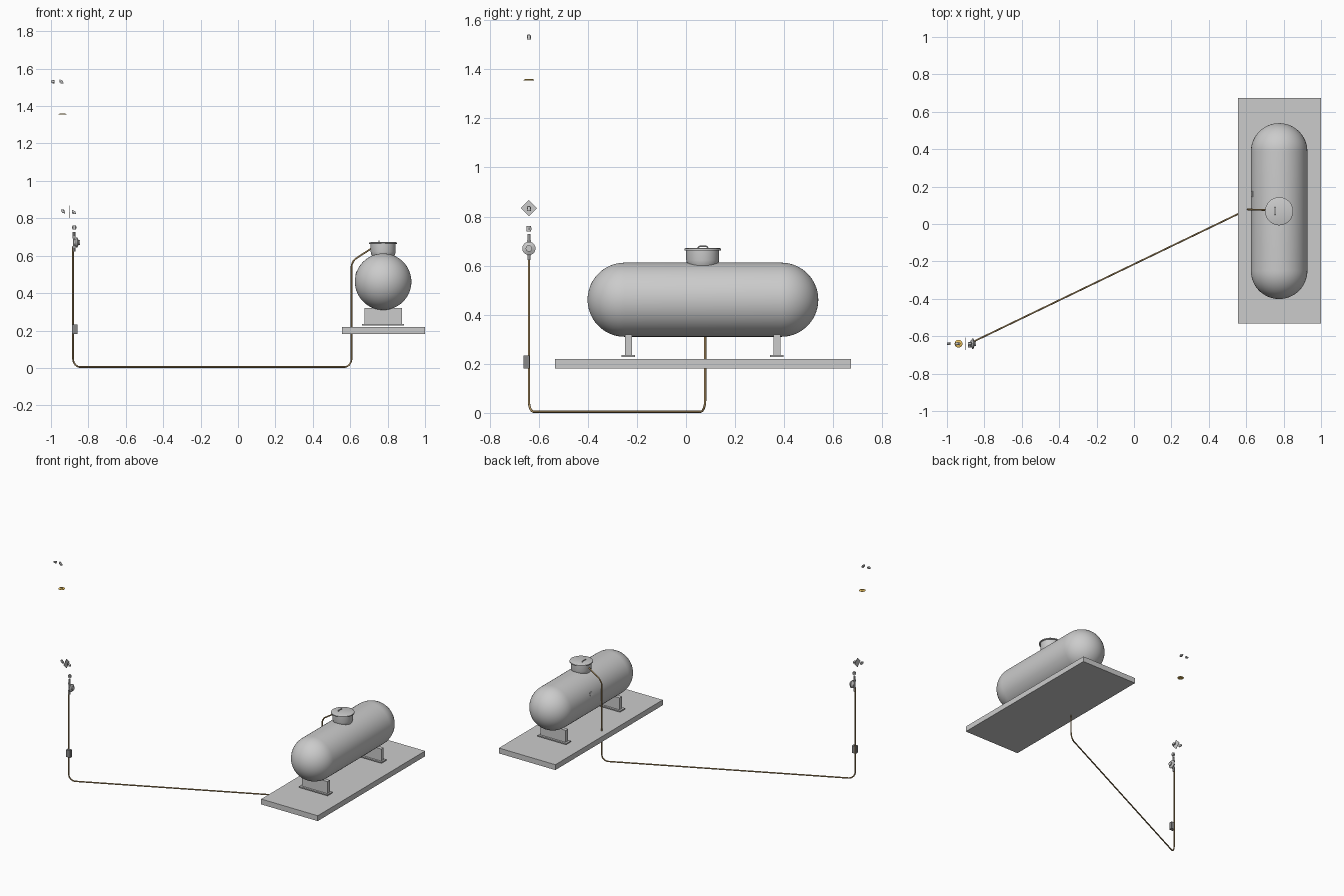
import bpy, bmesh, math
from mathutils import Vector

if "Cube" in bpy.data.objects:
    bpy.data.objects.remove(bpy.data.objects["Cube"])

YL = -0.64          # depth of the wall riser parts
AXES = {'X': Vector((1, 0, 0)), 'Y': Vector((0, 1, 0)), 'Z': Vector((0, 0, 1)), '-X': Vector((-1, 0, 0))}


def material(name, col):
    m = bpy.data.materials.new(name)
    m.diffuse_color = (*col, 1)
    m.use_nodes = True
    m.node_tree.nodes["Principled BSDF"].inputs["Base Color"].default_value = m.diffuse_color
    return m


brown = material("pipe_brown", (0.42, 0.28, 0.12))
orange = material("flashing_orange", (0.85, 0.55, 0.12))
dark = material("box_dark", (0.25, 0.25, 0.25))


def finish(name, bm, mat=None, smooth=True):
    bmesh.ops.recalc_face_normals(bm, faces=bm.faces[:])
    me = bpy.data.meshes.new(name)
    bm.to_mesh(me)
    bm.free()
    ob = bpy.data.objects.new(name, me)
    bpy.context.collection.objects.link(ob)
    if mat:
        me.materials.append(mat)
    if smooth:
        bpy.ops.object.select_all(action='DESELECT')
        ob.select_set(True)
        bpy.context.view_layer.objects.active = ob
        bpy.ops.object.shade_smooth_by_angle(angle=math.radians(35))
    return ob


def box(name, lo, hi, mat=None):
    bm = bmesh.new()
    bmesh.ops.create_cube(bm, size=1)
    for v in bm.verts:
        v.co = Vector((lo[i] + (v.co[i] + 0.5) * (hi[i] - lo[i]) for i in range(3)))
    return finish(name, bm, mat, False)


def lathe(name, profile, loc, axis='Z', seg=32, mat=None):
    """Spin (radius, height) points round an axis."""
    bm = bmesh.new()
    vs = [bm.verts.new((r, 0, h)) for r, h in profile]
    es = [bm.edges.new(p) for p in zip(vs, vs[1:])]
    bmesh.ops.spin(bm, geom=vs + es, cent=(0, 0, 0), axis=(0, 0, 1), angle=2 * math.pi, steps=seg)
    bmesh.ops.remove_doubles(bm, verts=bm.verts[:], dist=1e-5)
    q = AXES['Z'].rotation_difference(AXES[axis])
    for v in bm.verts:
        v.co = q @ v.co + Vector(loc)
    return finish(name, bm, mat)


def tube(name, pts, bends, radius, mat=None, res=4):
    """Pipe along a polyline with rounded corners."""
    P = [Vector(p) for p in pts]
    path = [P[0]]
    for a, b, c, d in zip(P, P[1:], P[2:], bends):
        s, e = b + (a - b).normalized() * d, b + (c - b).normalized() * d
        for i in range(9):
            t = i / 8
            w = 1.2   # rational weight keeps the bend close to an arc
            k = ((1 - t) ** 2, w * t * (1 - t) * 1.414 / 1.2, t * t)
            path.append((s * k[0] + b * k[1] + e * k[2]) / sum(k))
    path.append(P[-1])
    cu = bpy.data.curves.new(name, 'CURVE')
    cu.dimensions = '3D'
    cu.bevel_depth, cu.bevel_resolution, cu.use_fill_caps = radius, res, True
    sp = cu.splines.new('POLY')
    sp.points.add(len(path) - 1)
    for p, co in zip(sp.points, path):
        p.co = (*co, 1)
    ob = bpy.data.objects.new(name, cu)
    bpy.context.collection.objects.link(ob)
    if mat:
        cu.materials.append(mat)
    return ob


def nut(name, loc, axis, r, h, seg=6):
    return lathe(name, [(0, -h / 2), (r, -h / 2), (r, h / 2), (0, h / 2)], loc, axis, seg)


def elbow(name, c, dx, dz):
    """Threaded elbow opening towards dx and dz, with collars."""
    x, z = c
    tube(name, [(x + dx * 0.012, YL, z), (x, YL, z), (x, YL, z + dz * 0.012)], [0.007], 0.0065)
    nut(name + "_side_collar", (x + dx * 0.01, YL, z), 'X', 0.0085, 0.006, 16)
    nut(name + "_end_collar", (x, YL, z + dz * 0.01), 'Z', 0.0085, 0.006, 16)


# Concrete slab
box("slab", (0.556, -0.533, 0.181), (1.0, 0.673, 0.219))

# Tank with hemispherical ends
TX, TZ, R = 0.776, 0.461, 0.151
Y0, Y1 = -0.25, 0.388
arc = [math.radians(a) for a in range(0, 91, 6)]
prof = [(R * math.sin(a), Y0 - R * math.cos(a)) for a in arc]
prof += [(R * math.cos(a), Y1 + R * math.sin(a)) for a in arc]
lathe("tank", prof, (TX, 0, TZ), 'Y', 64)

# Saddles and their base plates
for tag, y in (("front", -0.235), ("back", 0.37)):
    box(tag + "_saddle", (0.677, y - 0.014, 0.234), (0.877, y + 0.014, 0.32))
    box(tag + "_saddle_base", (0.664, y - 0.028, 0.227), (0.888, y + 0.028, 0.235))

# Valve dome, lid and handle
DY = 0.068
lathe("dome_collar", [(0.058, 0.595), (0.064, 0.608), (0.067, 0.622), (0.067, 0.664)], (TX, DY, 0), 'Z', 48)
lathe("dome_lid", [(0, 0.672), (0.068, 0.672), (0.075, 0.669), (0.075, 0.662), (0.067, 0.662), (0, 0.662)],
      (TX, DY, 0), 'Z', 48)
tube("lid_handle", [(0.754, 0.05, 0.668), (0.754, 0.05, 0.678), (0.754, 0.088, 0.678), (0.754, 0.088, 0.668)],
     [0.006, 0.006], 0.003)

# Small blank plate on the tank side
plate = box("tank_plate", (-0.002, -0.016, -0.012), (0.002, 0.016, 0.012))
t = math.radians(18)
plate.location = (TX - R * math.cos(t), 0.16, TZ + R * math.sin(t))
plate.rotation_euler = (0, t, 0)

# Supply pipe from the dome, underground and up the wall
tube("supply_pipe", [(0.72, 0.074, 0.643), (0.607, 0.078, 0.57), (0.607, 0.078, 0.0045),
                     (-0.882, YL, 0.0045), (-0.882, YL, 0.65)], [0.03, 0.045, 0.045], 0.0045, brown)

# Riser box
box("riser_box", (-0.888, -0.661, 0.181), (-0.858, -0.638, 0.233), dark)

# Pressure regulator: body disc, stem and fittings
lathe("regulator_body", [(0, -0.016), (0.012, -0.016), (0.02, -0.006), (0.027, -0.003), (0.027, 0.003),
                         (0.02, 0.006), (0.013, 0.009), (0.013, 0.017), (0, 0.017)], (-0.862, YL, 0.67), 'X')
tube("regulator_stem", [(-0.877, YL, 0.63), (-0.877, YL, 0.728)], [], 0.005)
for i, (z, r, h) in enumerate(((0.632, 0.007, 0.02), (0.647, 0.009, 0.01), (0.699, 0.009, 0.012),
                               (0.716, 0.007, 0.024))):
    nut(f"regulator_nut_{i + 1}", (-0.877, YL, z), 'Z', r, h)

# Union above the regulator
nut("union_nut", (-0.875, YL, 0.75), 'Z', 0.012, 0.01)
nut("union_collar", (-0.875, YL, 0.75), 'Z', 0.009, 0.022, 16)

# Wall plate set as a diamond
nut("wall_plate", (-0.90, YL, 0.834), 'X', 0.0335, 0.002, 4)

# Elbows through the wall and at the roof
elbow("outer_elbow", (-0.874, 0.835), -1, -1)
elbow("inner_elbow", (-0.938, 0.834), 1, 1)
elbow("roof_elbow", (-0.941, 1.534), -1, -1)
nut("outlet_nut", (-0.987, YL, 1.531), 'X', 0.009, 0.01)
nut("outlet_tip", (-0.991, YL, 1.531), 'X', 0.006, 0.018, 16)

# Ceiling ring
lathe("ceiling_ring", [(0.007, 1.361), (0.012, 1.361), (0.021, 1.357), (0.021, 1.355), (0.007, 1.355), (0.007, 1.361)],
      (-0.938, YL, 0), 'Z', 32, orange)
